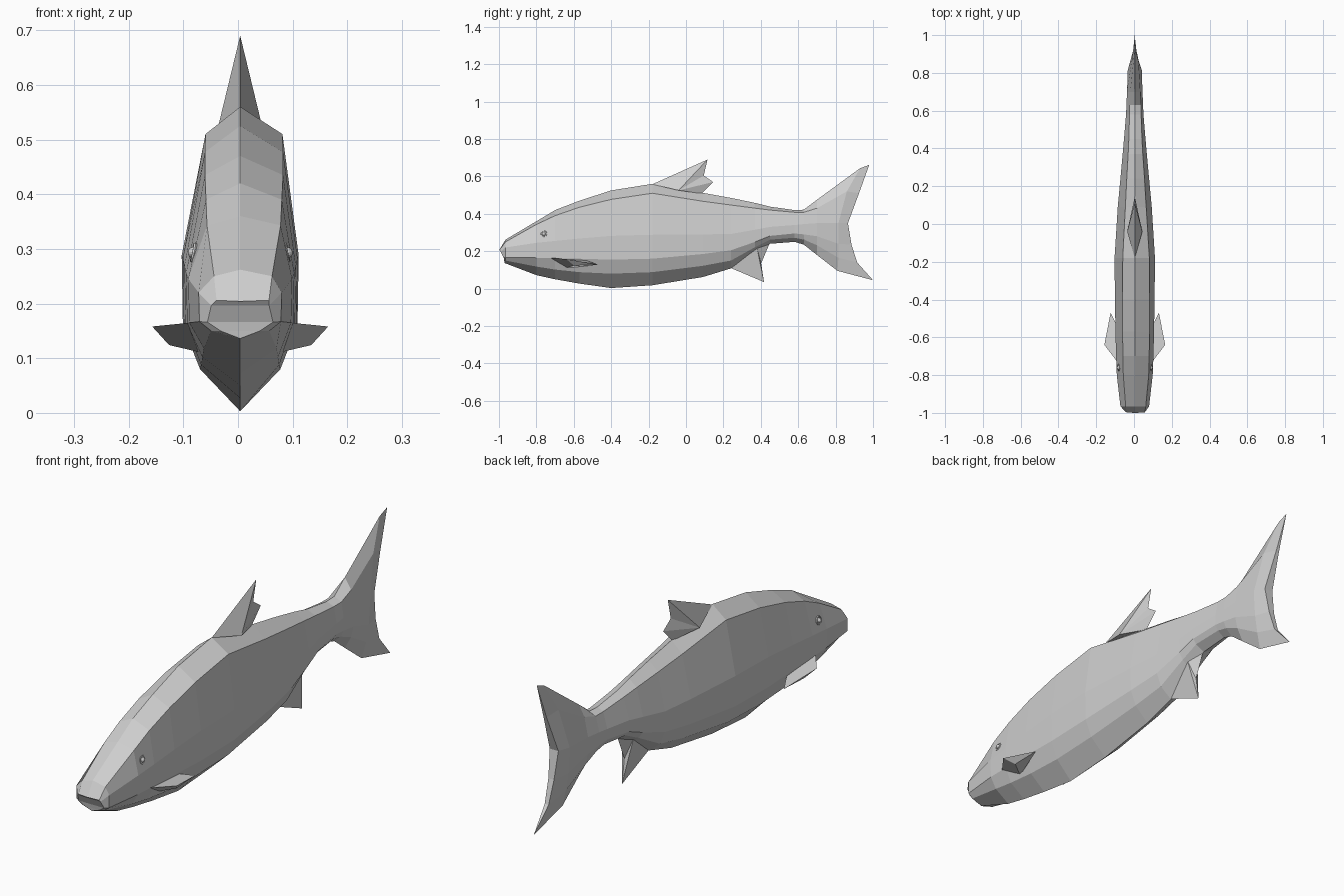
import bpy, bmesh, math
from mathutils import Vector

cube = bpy.data.objects.get("Cube")
if cube:
    bpy.data.objects.remove(cube, do_unlink=True)

grey = bpy.data.materials.new("light_grey")
grey.use_nodes = True
colour = (0.62, 0.62, 0.62, 1)
grey.diffuse_color = colour
grey.node_tree.nodes["Principled BSDF"].inputs["Base Color"].default_value = colour

CX = 0.004  # the spine sits slightly to the left


def add_object(name, bm):
    bmesh.ops.recalc_face_normals(bm, faces=bm.faces)
    mesh = bpy.data.meshes.new(name)
    bm.to_mesh(mesh)
    bm.free()
    mesh.materials.append(grey)
    obj = bpy.data.objects.new(name, mesh)
    bpy.context.collection.objects.link(obj)
    return obj


def solid(name, points, faces):
    bm = bmesh.new()
    verts = [bm.verts.new(p) for p in points]
    for f in faces:
        bm.faces.new([verts[i] for i in f])
    return add_object(name, bm)


# Body stations: y, heights of ridge, shoulder, flank, lower flank, belly, keel,
# then half widths of shoulder and flank
STATIONS = [
    (-0.965, 0.262, 0.250, 0.220, 0.167, 0.150, 0.135, 0.052, 0.076),
    (-0.80, 0.360, 0.343, 0.245, 0.165, 0.118, 0.072, 0.066, 0.095),
    (-0.70, 0.420, 0.390, 0.255, 0.163, 0.102, 0.050, 0.068, 0.099),
    (-0.57, 0.470, 0.435, 0.268, 0.160, 0.088, 0.027, 0.070, 0.102),
    (-0.40, 0.525, 0.477, 0.282, 0.155, 0.080, 0.003, 0.070, 0.105),
    (-0.18, 0.560, 0.510, 0.288, 0.160, 0.088, 0.018, 0.069, 0.107),
    (0.09, 0.512, 0.467, 0.290, 0.185, 0.122, 0.062, 0.054, 0.090),
    (0.24, 0.485, 0.447, 0.292, 0.205, 0.150, 0.108, 0.046, 0.076),
    (0.37, 0.458, 0.430, 0.315, 0.250, 0.222, 0.190, 0.038, 0.064),
    (0.45, 0.438, 0.420, 0.330, 0.282, 0.262, 0.240, 0.034, 0.057),
    (0.58, 0.420, 0.408, 0.340, 0.295, 0.272, 0.250, 0.030, 0.046),
    (0.63, 0.422, 0.408, 0.345, 0.290, 0.262, 0.235, 0.030, 0.044),
    (0.70, 0.475, 0.430, 0.350, 0.280, 0.232, 0.180, 0.026, 0.041),
]
# Closing rings as (half width, y, z) from ridge to keel
NOSE = [(0, -1.0, 0.204), (0.047, -0.998, 0.206), (0.053, -0.99, 0.196),
        (0.060, -0.975, 0.166), (0.036, -0.972, 0.150), (0, -0.970, 0.136)]
TAIL = [(0, 0.93, 0.643), (0.018, 0.86, 0.52), (0.037, 0.815, 0.35),
        (0.030, 0.815, 0.24), (0.018, 0.815, 0.165), (0, 0.81, 0.095)]
TRAILING = [(0, 0.98, 0.662), (0.007, 0.925, 0.51), (0.020, 0.866, 0.35),
            (0.013, 0.885, 0.235), (0.009, 0.915, 0.14), (0, 1.0, 0.045)]

rings = [NOSE]
for y, t, u, m, lo, b, k, wu, w in STATIONS:
    rings.append([(0, y, t), (wu, y, u), (w, y, m),
                  (w * 0.98, y, lo), (w * 0.70, y, b), (0, y, k)])
rings += [TAIL, TRAILING]

bm = bmesh.new()
loops = []
for ring in rings:
    left = []
    right = []
    for i, (w, y, z) in enumerate(ring):
        # shoulders are uneven: fuller on the left
        wl, wr = (w * 1.12, w * 0.92) if i == 1 else (w, w)
        left.append(bm.verts.new((CX + wl, y, z)))
        if 0 < i < 5:
            right.append(bm.verts.new((CX - wr, y, z)))
    loops.append(left + right[::-1])
n = len(loops[0])
for a, b in zip(loops, loops[1:]):
    for i in range(n):
        j = (i + 1) % n
        bm.faces.new((a[i], a[j], b[j], b[i]))
# close nose and trailing edge with strips joining both sides
for loop in (loops[0], loops[-1]):
    for i in range(5):
        strip = [loop[i], loop[i + 1], loop[-i - 1], loop[-i]]
        bm.faces.new(list(dict.fromkeys(strip)))
add_object("body", bm)

# Dorsal fin: wedge with a notched back edge
solid("dorsal_fin", [
    (CX, -0.18, 0.558), (CX + 0.040, -0.04, 0.525), (CX - 0.040, -0.04, 0.525),
    (CX, 0.115, 0.69), (CX, 0.095, 0.605), (CX, 0.145, 0.57), (CX, 0.085, 0.508)],
    [(0, 1, 3), (0, 3, 2), (1, 4, 3), (2, 3, 4), (1, 5, 4), (2, 4, 5),
     (1, 6, 5), (2, 5, 6), (0, 2, 6, 1)])

# Anal fin: wedge under the tail stem
solid("anal_fin", [
    (CX, 0.235, 0.112), (CX + 0.026, 0.38, 0.215), (CX - 0.026, 0.38, 0.215),
    (CX, 0.417, 0.035), (CX, 0.402, 0.135), (CX, 0.447, 0.242)],
    [(0, 3, 1), (0, 2, 3), (1, 3, 4), (2, 4, 3), (1, 4, 5), (2, 5, 4), (0, 1, 5, 2)])

for side, label in ((1, "left"), (-1, "right")):
    # Pectoral fin: thin wedge sweeping out and back
    pts = [(0.092, -0.73, 0.165), (0.161, -0.64, 0.158), (0.128, -0.47, 0.128),
           (0.098, -0.53, 0.150), (0.070, -0.64, 0.110), (0.130, -0.60, 0.124)]
    solid(label + "_pectoral_fin", [(CX + side * x, y, z) for x, y, z in pts],
          [(0, 1, 2, 3), (0, 4, 5, 1), (1, 5, 2), (4, 3, 2, 5), (0, 3, 4)])

    # Eye: raised ring around a small ball
    centre = Vector((CX + side * 0.085, -0.76, 0.293))
    normal = Vector((side, -0.05, 0.2)).normalized()
    turn = normal.to_track_quat('Z', 'Y').to_euler()
    bpy.ops.mesh.primitive_torus_add(major_segments=12, minor_segments=6, major_radius=0.015,
                                     minor_radius=0.004, location=centre, rotation=turn)
    socket = bpy.context.object
    socket.name = label + "_eye_ring"
    bpy.ops.mesh.primitive_uv_sphere_add(segments=12, ring_count=6, radius=0.011,
                                         location=centre, rotation=turn)
    ball = bpy.context.object
    ball.name = label + "_eye"
    for obj in (socket, ball):
        obj.data.materials.append(grey)
